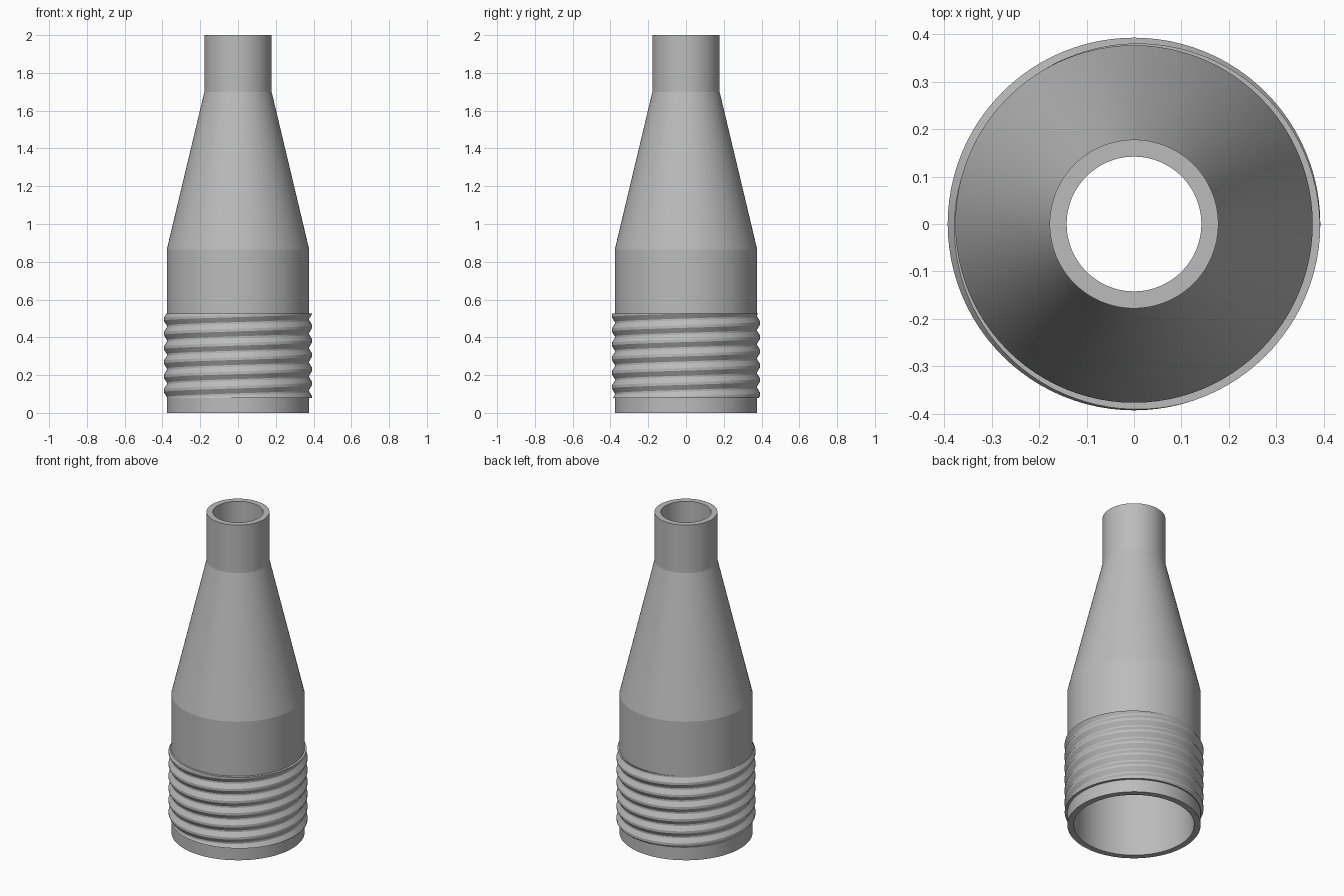
import bpy, bmesh, math
from mathutils import Vector

cube = bpy.data.objects.get("Cube")
if cube:
    bpy.data.objects.remove(cube, do_unlink=True)

# Single plain grey
grey = bpy.data.materials.new("plain grey")
grey.use_nodes = True
COLOUR = (0.5, 0.5, 0.5, 1)
grey.diffuse_color = COLOUR
grey.node_tree.nodes["Principled BSDF"].inputs["Base Color"].default_value = COLOUR

STEPS = 96
BODY_R, NECK_R, WALL = 0.377, 0.178, 0.036
SHOULDER_Z, NECK_Z, TOP_Z = 0.865, 1.70, 2.0
THREAD_R, PITCH, ROOT_HALF, CREST_HALF = 0.393, 0.0755, 0.033, 0.007
THREAD_LOW, THREAD_HIGH = 0.08, 0.525
PHASE_Z = 0.08          # height of the crest at angle zero


def finish(name, bm):
    bmesh.ops.recalc_face_normals(bm, faces=bm.faces)
    mesh = bpy.data.meshes.new(name)
    bm.to_mesh(mesh)
    bm.free()
    mesh.materials.append(grey)
    obj = bpy.data.objects.new(name, mesh)
    bpy.context.collection.objects.link(obj)
    bpy.ops.object.select_all(action='DESELECT')
    obj.select_set(True)
    bpy.context.view_layer.objects.active = obj
    bpy.ops.object.shade_smooth_by_angle(angle=math.radians(12))
    return obj


def skin(bm, rings, closed):
    """Join successive closed cross-sections with quads."""
    count = len(rings)
    for i in range(count if closed else count - 1):
        a, b = rings[i], rings[(i + 1) % count]
        for j in range(len(a)):
            k = (j + 1) % len(a)
            bm.faces.new((a[j], a[k], b[k], b[j]))


def section(bm, profile, angle, lift=0):
    return [bm.verts.new((r * math.cos(angle), r * math.sin(angle), z + lift))
            for r, z in profile]


# Hollow body: straight base, conical shoulder and straight neck
outer = [(BODY_R, 0), (BODY_R, SHOULDER_Z), (NECK_R, NECK_Z), (NECK_R, TOP_Z)]
inner = [(r - WALL, z) for r, z in reversed(outer)]
bm = bmesh.new()
skin(bm, [section(bm, outer + inner, math.tau * i / STEPS) for i in range(STEPS)], True)
finish("bottle_body", bm)

# Right-handed screw thread, overrun at both ends and then trimmed level
buried = BODY_R - WALL / 2
ridge = [(buried, -ROOT_HALF), (BODY_R, -ROOT_HALF), (THREAD_R, -CREST_HALF),
         (THREAD_R, CREST_HALF), (BODY_R, ROOT_HALF), (buried, ROOT_HALF)]
bm = bmesh.new()
rings = []
for i in range(-STEPS, 7 * STEPS):
    turn = i / STEPS
    rings.append(section(bm, ridge, math.tau * turn, PHASE_Z + PITCH * turn))
skin(bm, rings, False)
for height, direction in ((THREAD_LOW, -1), (THREAD_HIGH, 1)):
    cut = bmesh.ops.bisect_plane(
        bm, geom=bm.verts[:] + bm.edges[:] + bm.faces[:], dist=1e-6,
        plane_co=Vector((0, 0, height)), plane_no=Vector((0, 0, direction)),
        clear_outer=True)
    rim = [e for e in cut["geom_cut"] if isinstance(e, bmesh.types.BMEdge) and e.is_boundary]
    caps = bmesh.ops.edgeloop_fill(bm, edges=rim)["faces"]
    bmesh.ops.triangulate(bm, faces=caps)
finish("screw_thread", bm)
